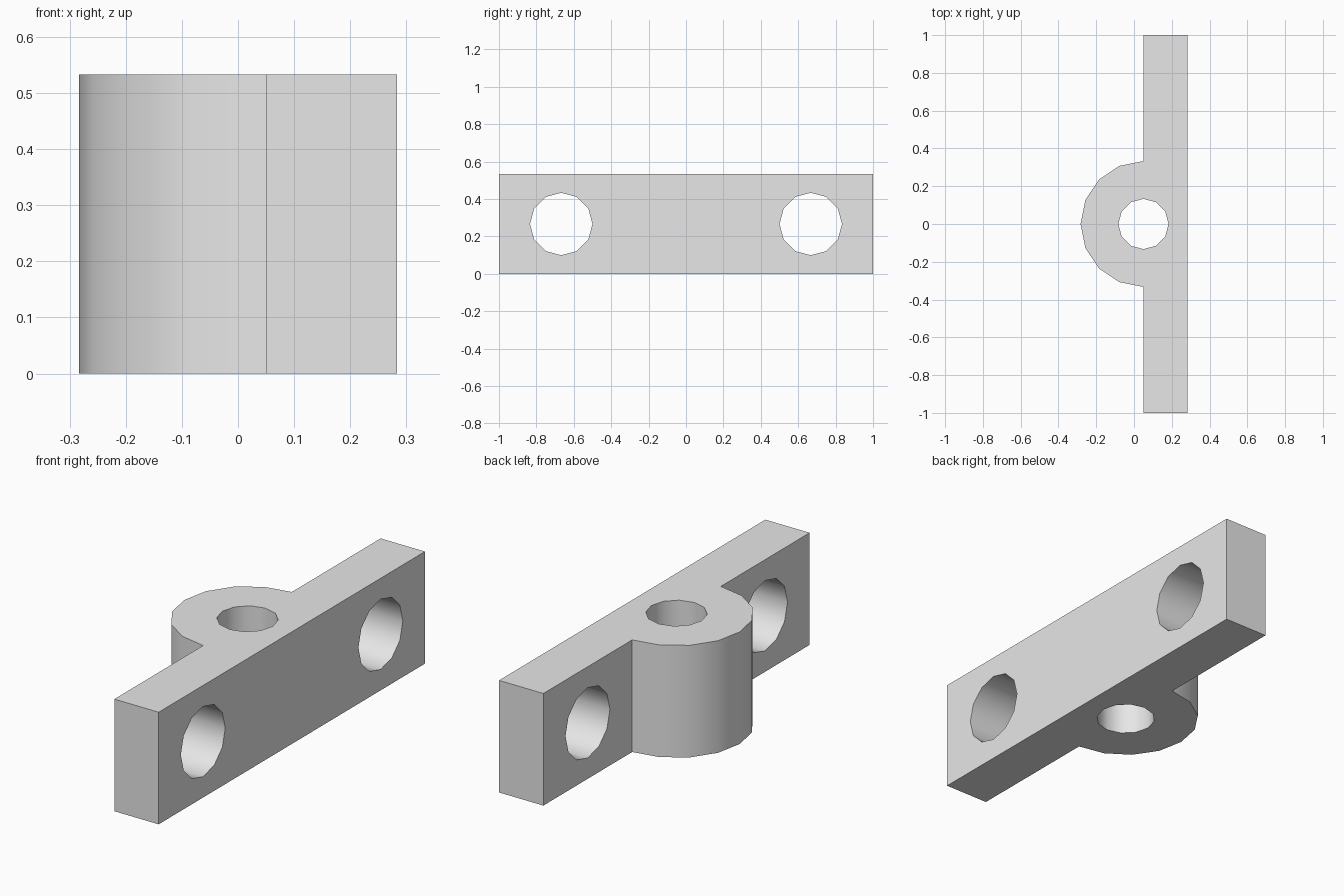
import bpy
import bmesh
from math import pi, cos, sin, radians
from mathutils import Matrix

if "Cube" in bpy.data.objects:
    bpy.data.objects.remove(bpy.data.objects["Cube"], do_unlink=True)

HEIGHT = 0.533
PLATE_BACK, PLATE_FACE = 0.05, 0.283
BOSS_RADIUS, BORE_RADIUS = 0.333, 0.133
BOLT_RADIUS, BOLT_OFFSET = 0.167, 0.667

grey = bpy.data.materials.new("plain grey")
grey.use_nodes = True
grey.diffuse_color = (0.8, 0.8, 0.8, 1)
grey.node_tree.nodes["Principled BSDF"].inputs["Base Color"].default_value = (0.8, 0.8, 0.8, 1)


def make_object(name, bm):
    bmesh.ops.recalc_face_normals(bm, faces=bm.faces)
    mesh = bpy.data.meshes.new(name)
    bm.to_mesh(mesh)
    bm.free()
    mesh.materials.append(grey)
    obj = bpy.data.objects.new(name, mesh)
    bpy.context.collection.objects.link(obj)
    return obj


def hole_cutter(name, radius, centre, rotation):
    bm = bmesh.new()
    bmesh.ops.create_cone(bm, cap_ends=True, segments=12, radius1=radius, radius2=radius,
                          depth=1.0, matrix=Matrix.Translation(centre) @ rotation)
    obj = make_object(name, bm)
    obj.hide_render = True
    return obj


# Bracket body: straight plate with a half-round boss, extruded upward
outline = [(PLATE_BACK, -1), (PLATE_FACE, -1), (PLATE_FACE, 1), (PLATE_BACK, 1)]
for i in range(9):
    a = pi / 2 + i * pi / 8
    outline.append((PLATE_BACK + BOSS_RADIUS * cos(a), BOSS_RADIUS * sin(a)))
bm = bmesh.new()
base = bm.faces.new([bm.verts.new((x, y, 0)) for x, y in outline])
top = bmesh.ops.extrude_face_region(bm, geom=[base], use_keep_orig=True)["geom"]
bmesh.ops.translate(bm, vec=(0, 0, HEIGHT),
                    verts=[v for v in top if isinstance(v, bmesh.types.BMVert)])
bracket = make_object("mounting_bracket", bm)

# Upright bore through the boss and a bolt hole in each arm
sideways = Matrix.Rotation(pi / 2, 4, "Y")
cutters = [hole_cutter("bore_cutter", BORE_RADIUS, (PLATE_BACK, 0, HEIGHT / 2), Matrix())]
for side, sign in (("front", -1), ("back", 1)):
    cutters.append(hole_cutter(side + "_bolt_cutter", BOLT_RADIUS,
                               (PLATE_FACE, sign * BOLT_OFFSET, HEIGHT / 2), sideways))

bpy.ops.object.select_all(action="DESELECT")
bracket.select_set(True)
bpy.context.view_layer.objects.active = bracket
for cutter in cutters:
    mod = bracket.modifiers.new(cutter.name, "BOOLEAN")
    mod.operation = "DIFFERENCE"
    mod.solver = "EXACT"
    mod.object = cutter
    bpy.ops.object.modifier_apply(modifier=mod.name)
    bpy.data.objects.remove(cutter, do_unlink=True)

# Round walls smooth, corners crisp
bpy.ops.object.shade_smooth_by_angle(angle=radians(40))
